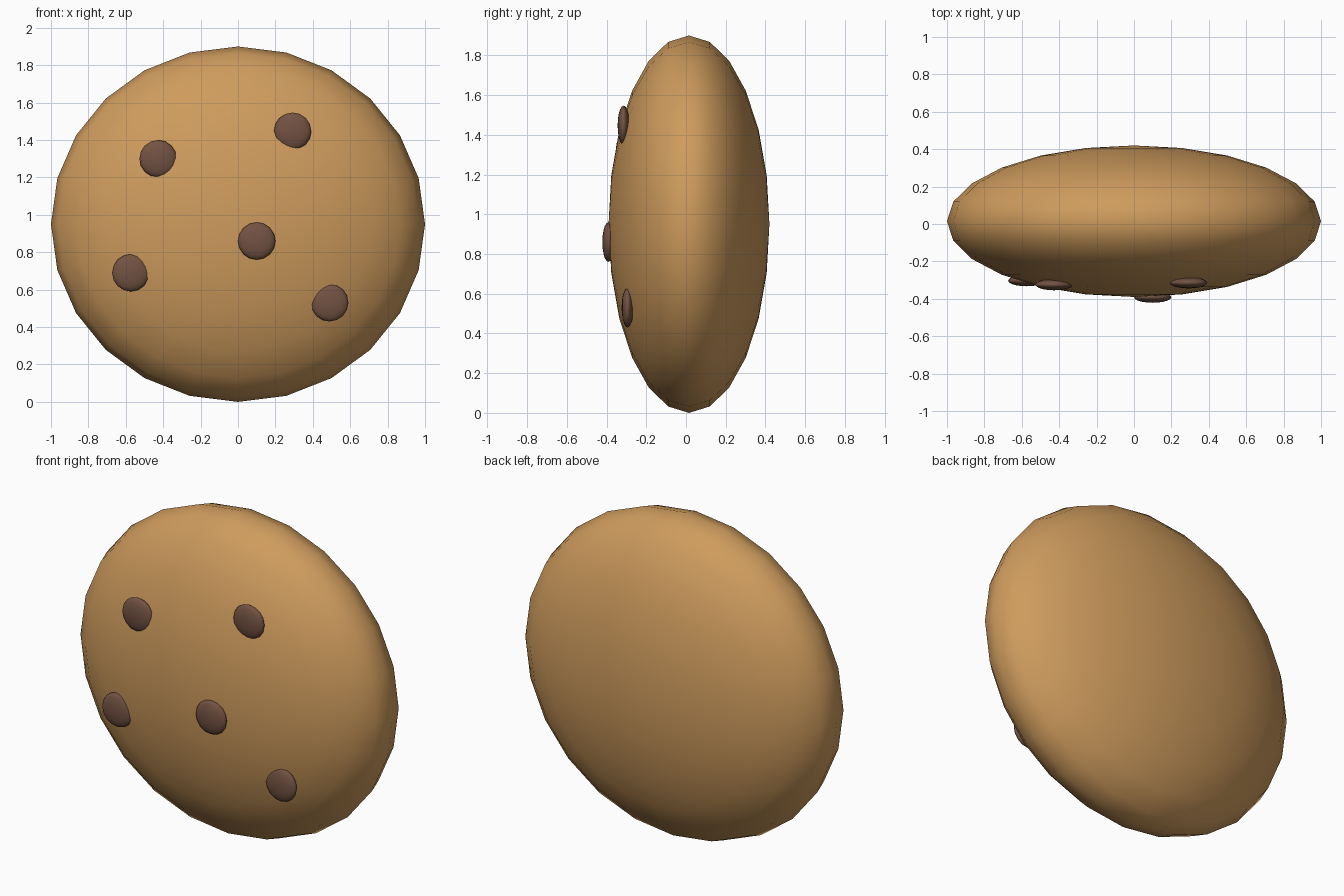
import bpy, math

if "Cube" in bpy.data.objects:
    bpy.data.objects.remove(bpy.data.objects["Cube"])

RX, RY, RZ = 1.0, 0.405, 0.95      # cookie radii
CY, CZ = 0.015, 0.95               # cookie centre


def material(name, rgb):
    m = bpy.data.materials.new(name)
    m.diffuse_color = (*rgb, 1)
    m.use_nodes = True
    m.node_tree.nodes["Principled BSDF"].inputs["Base Color"].default_value = m.diffuse_color
    return m


def ellipsoid(name, centre, radii, segments, rings, mat):
    # Squashed sphere whose poles face front and back
    bpy.ops.mesh.primitive_uv_sphere_add(segments=segments, ring_count=rings,
                                         radius=1, location=centre,
                                         rotation=(math.pi / 2, 0, 0))
    ob = bpy.context.object
    ob.name = name
    ob.scale = (radii[0], radii[2], radii[1])
    bpy.ops.object.transform_apply(location=False, rotation=True, scale=True)
    bpy.ops.object.shade_smooth()
    ob.data.materials.append(mat)
    return ob


dough = material("dough", (0.62, 0.33, 0.11))
chocolate = material("chocolate", (0.17, 0.085, 0.055))

# Cookie body
ellipsoid("cookie_body", (0, CY, CZ), (RX, RY, RZ), 24, 12, dough)

# Chocolate chips, half sunk into the front face
chips = [(-0.427, 1.30), (0.292, 1.447), (0.10, 0.86), (-0.573, 0.69), (0.49, 0.53)]
for i, (x, z) in enumerate(chips, 1):
    y = CY - RY * math.sqrt(1 - (x / RX) ** 2 - ((z - CZ) / RZ) ** 2) - 0.005
    ellipsoid(f"chocolate_chip_{i}", (x, y, z), (0.1, 0.03, 0.1), 16, 10, chocolate)
